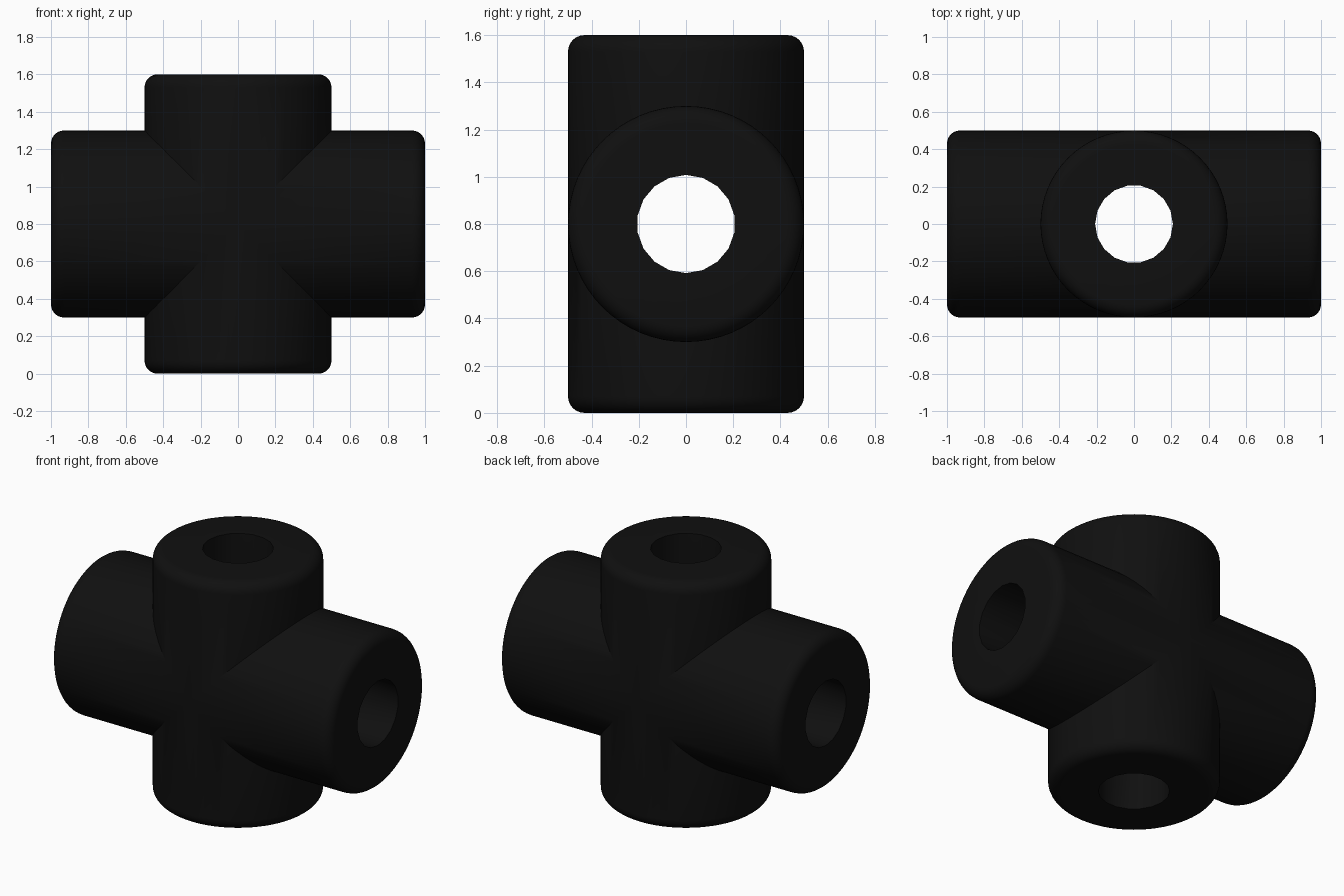
import bpy, bmesh, math
from mathutils import Matrix, Vector

if "Cube" in bpy.data.objects:
    bpy.data.objects.remove(bpy.data.objects["Cube"])

R, BORE, FILLET = 0.5, 0.208, 0.07   # outer radius, bore radius, rim rounding
SIDES, BORE_SIDES, STEPS = 64, 18, 6
CENTRE_Z = 0.8

bm = bmesh.new()


def ring(radius, height, sides):
    """Ring around z; height=None ends it on the mitre planes z = |x|."""
    verts = []
    for i in range(sides):
        a = 2 * math.pi * i / sides
        x, y = radius * math.cos(a), radius * math.sin(a)
        verts.append(bm.verts.new((x, y, abs(x) if height is None else height)))
    return verts


def skin(a, b):
    """Join two rings with quads."""
    n = len(a)
    for i in range(n):
        j = (i + 1) % n
        bm.faces.new((a[i], a[j], b[j], b[i]))


def arm(length, rotation):
    """One mitred pipe arm with rounded rim and faceted bore."""
    first = len(bm.verts)
    # outer wall and rounded rim
    rings = [ring(R, None, SIDES)]
    for k in range(STEPS + 1):
        a = math.pi / 2 * k / STEPS
        rings.append(ring(R - FILLET * (1 - math.cos(a)),
                          length - FILLET * (1 - math.sin(a)), SIDES))
    for a, b in zip(rings, rings[1:]):
        skin(a, b)
    # bore
    mouth = ring(BORE, length, BORE_SIDES)
    skin(mouth, ring(BORE, None, BORE_SIDES))
    # flat end face between rim and bore
    edges = [bm.edges.get((loop[i - 1], loop[i]))
             for loop in (rings[-1], mouth) for i in range(len(loop))]
    bmesh.ops.triangle_fill(bm, edges=edges, use_beauty=True,
                            normal=Vector((0, 0, 1)))
    bm.verts.ensure_lookup_table()
    bmesh.ops.rotate(bm, verts=bm.verts[first:], cent=(0, 0, 0),
                     matrix=Matrix.Rotation(rotation, 3, 'Y'))


# upright and sideways arms
for quarter in range(4):
    arm(1.0 if quarter % 2 else 0.8, quarter * math.pi / 2)

# weld mitres and close the small facets where the bores cross
bmesh.ops.remove_doubles(bm, verts=bm.verts[:], dist=1e-4)
bmesh.ops.holes_fill(bm, edges=[e for e in bm.edges if e.is_boundary], sides=4)
bmesh.ops.recalc_face_normals(bm, faces=bm.faces[:])
bmesh.ops.translate(bm, verts=bm.verts[:], vec=(0, 0, CENTRE_Z))

mesh = bpy.data.meshes.new("cross_fitting")
bm.to_mesh(mesh)
bm.free()

black = bpy.data.materials.new("black")
black.diffuse_color = (0.005, 0.005, 0.005, 1)
black.use_nodes = True
black.node_tree.nodes["Principled BSDF"].inputs["Base Color"].default_value = black.diffuse_color
mesh.materials.append(black)

fitting = bpy.data.objects.new("cross_fitting", mesh)
bpy.context.collection.objects.link(fitting)
bpy.context.view_layer.objects.active = fitting
fitting.select_set(True)
bpy.ops.object.shade_smooth_by_angle(angle=math.radians(30))
